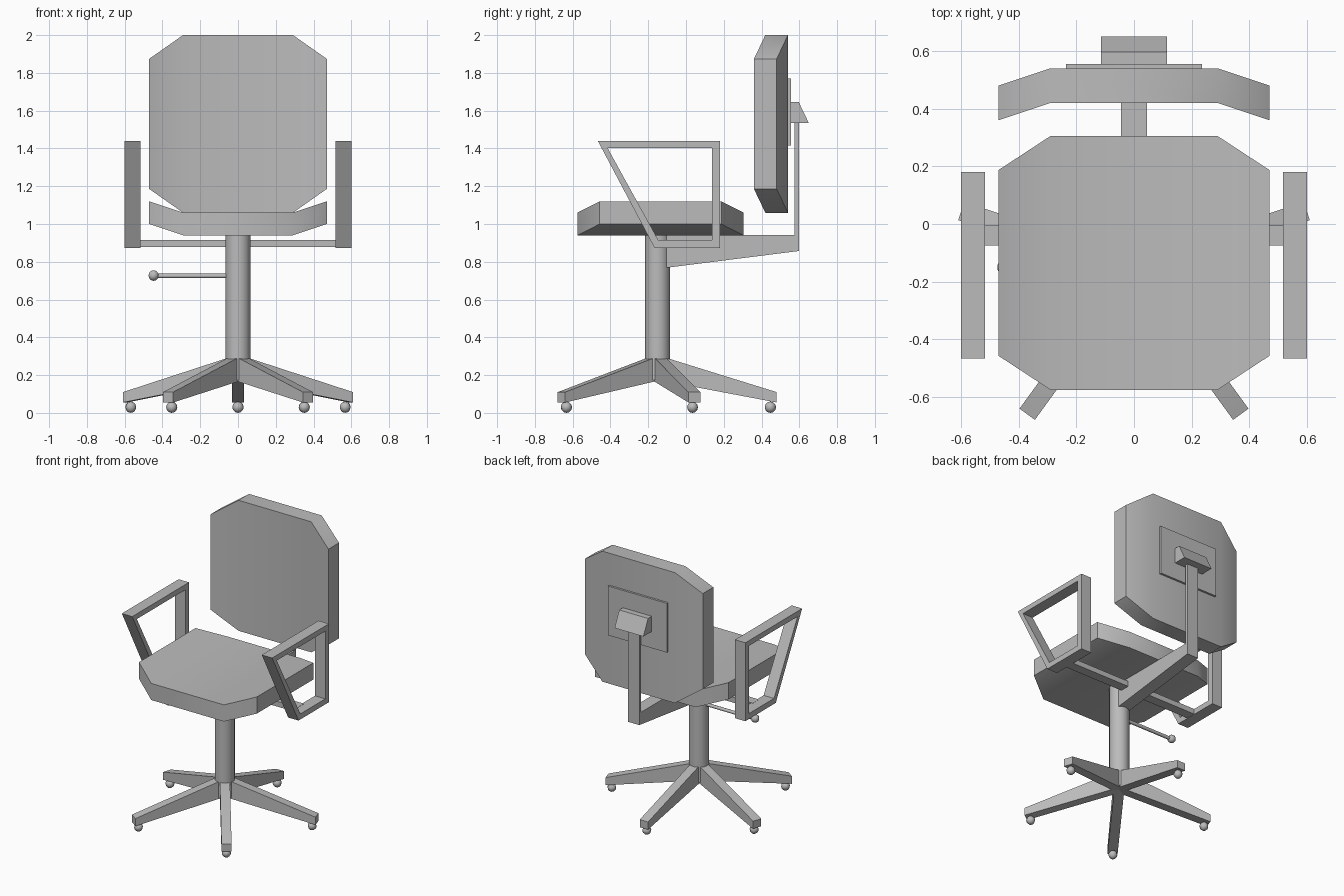
import bpy, bmesh, math
from mathutils import Vector, Matrix

cube = bpy.data.objects.get("Cube")
if cube:
    bpy.data.objects.remove(cube)

grey = bpy.data.materials.new("plain_grey")
grey.use_nodes = True
grey.diffuse_color = (0.5, 0.5, 0.5, 1)
grey.node_tree.nodes["Principled BSDF"].inputs["Base Color"].default_value = (0.5, 0.5, 0.5, 1)

HUB_Y = -0.15


def finish(name, bm, angle=50):
    bmesh.ops.recalc_face_normals(bm, faces=bm.faces)
    mesh = bpy.data.meshes.new(name)
    bm.to_mesh(mesh)
    bm.free()
    mesh.materials.append(grey)
    ob = bpy.data.objects.new(name, mesh)
    bpy.context.collection.objects.link(ob)
    bpy.ops.object.select_all(action="DESELECT")
    ob.select_set(True)
    bpy.context.view_layer.objects.active = ob
    bpy.ops.object.shade_smooth_by_angle(angle=math.radians(angle))
    return ob


def side_prism(name, profile, x0, x1, bevel=0):
    """Extrude a (y, z) profile from x0 to x1."""
    bm = bmesh.new()
    face = bm.faces.new([bm.verts.new((x0, y, z)) for y, z in profile])
    ext = bmesh.ops.extrude_face_region(bm, geom=[face])
    verts = [v for v in ext["geom"] if isinstance(v, bmesh.types.BMVert)]
    bmesh.ops.translate(bm, verts=verts, vec=(x1 - x0, 0, 0))
    if bevel:
        long_edges = [e for e in bm.edges if abs(e.verts[0].co.x - e.verts[1].co.x) < 1e-5]
        bmesh.ops.bevel(bm, geom=long_edges, offset=bevel, segments=1, affect="EDGES")
    return finish(name, bm)


def cylinder(name, start, end, radius, sides=16):
    a, b = Vector(start), Vector(end)
    bm = bmesh.new()
    turn = (b - a).to_track_quat("Z", "Y").to_matrix().to_4x4()
    bmesh.ops.create_cone(bm, cap_ends=True, segments=sides, radius1=radius, radius2=radius,
                          depth=(b - a).length, matrix=Matrix.Translation((a + b) / 2) @ turn)
    return finish(name, bm)


def ball(name, centre, radius, u=8, v=6):
    bm = bmesh.new()
    bmesh.ops.create_uvsphere(bm, u_segments=u, v_segments=v, radius=radius,
                              matrix=Matrix.Translation(centre))
    return finish(name, bm)


def cushion(name, place):
    """Eight-sided pad with raised side flaps; place maps (x, length, height) to world."""
    wide, fold, half, clip, thick, lift = 0.47, 0.29, 0.44, 0.322, 0.12, 0.06
    bm = bmesh.new()
    rows = [(-wide, clip, lift), (-fold, half, 0), (fold, half, 0), (wide, clip, lift)]
    grid = [[[bm.verts.new(place(x, s * l, z + h)) for s in (-1, 1)] for x, l, z in rows]
            for h in (0, thick)]
    low, high = grid
    for i in range(3):
        for layer in grid:
            bm.faces.new((layer[i][0], layer[i + 1][0], layer[i + 1][1], layer[i][1]))
        for s in (0, 1):
            bm.faces.new((low[i][s], low[i + 1][s], high[i + 1][s], high[i][s]))
    for i in (0, 3):
        bm.faces.new((low[i][0], low[i][1], high[i][1], high[i][0]))
    return finish(name, bm)


# Cushions
cushion("seat", lambda x, l, h: (x, l - 0.135, 0.94 + h))
cushion("backrest", lambda x, l, h: (x, 0.54 - h, 1.53 + l * 1.07))

# Backrest support
side_prism("back_plate", [(0.535, 1.415), (0.555, 1.415), (0.555, 1.77), (0.535, 1.77)], -0.235, 0.235)
side_prism("back_bracket", [(0.55, 1.535), (0.65, 1.535), (0.597, 1.645), (0.55, 1.645)], -0.115, 0.115)
side_prism("back_post", [(0.575, 0.86), (0.597, 0.86), (0.597, 1.56), (0.575, 1.56)], -0.045, 0.045)
side_prism("under_seat_arm", [(-0.13, 0.765), (0.597, 0.857), (0.597, 0.942), (-0.13, 0.942)], -0.045, 0.045)

# Column and height lever
cylinder("column", (0, HUB_Y, 0.175), (0, HUB_Y, 0.942), 0.066)
cylinder("lever", (-0.05, HUB_Y, 0.725), (-0.45, HUB_Y, 0.725), 0.012, 8)
ball("lever_knob", (-0.447, HUB_Y, 0.727), 0.028, 10, 8)

# Armrest loops on a shared crossbar
side_prism("arm_crossbar", [(-0.075, 0.877), (-0.005, 0.877), (-0.005, 0.915), (-0.075, 0.915)], -0.53, 0.53)
outer = [(-0.467, 1.44), (0.18, 1.44), (0.18, 0.874), (-0.167, 0.874)]
inner = [(-0.415, 1.402), (0.138, 1.402), (0.138, 0.914), (-0.146, 0.914)]
for side, sign in (("left", 1), ("right", -1)):
    bm = bmesh.new()
    rings = [[bm.verts.new((sign * x, y, z)) for y, z in loop]
             for x, loop in ((0.517, outer), (0.6, outer), (0.6, inner), (0.517, inner))]
    for r in range(4):
        a, b = rings[r], rings[(r + 1) % 4]
        for i in range(4):
            j = (i + 1) % 4
            bm.faces.new((a[i], a[j], b[j], b[i]))
    finish(side + "_armrest", bm, 30)

# Five legs with casters
for i in range(5):
    spin = Matrix.Translation((0, HUB_Y, 0)) @ Matrix.Rotation(math.radians(72 * i), 4, "Z")
    leg = side_prism(f"leg_{i + 1}", [(0, 0.175), (0.05, 0.165), (0.63, 0.055), (0.63, 0.11),
                                      (0.05, 0.29), (0, 0.29)], -0.033, 0.033)
    leg.data.transform(spin)
    caster = ball(f"caster_{i + 1}", (0, 0.597, 0.03), 0.03)
    caster.data.transform(spin)
